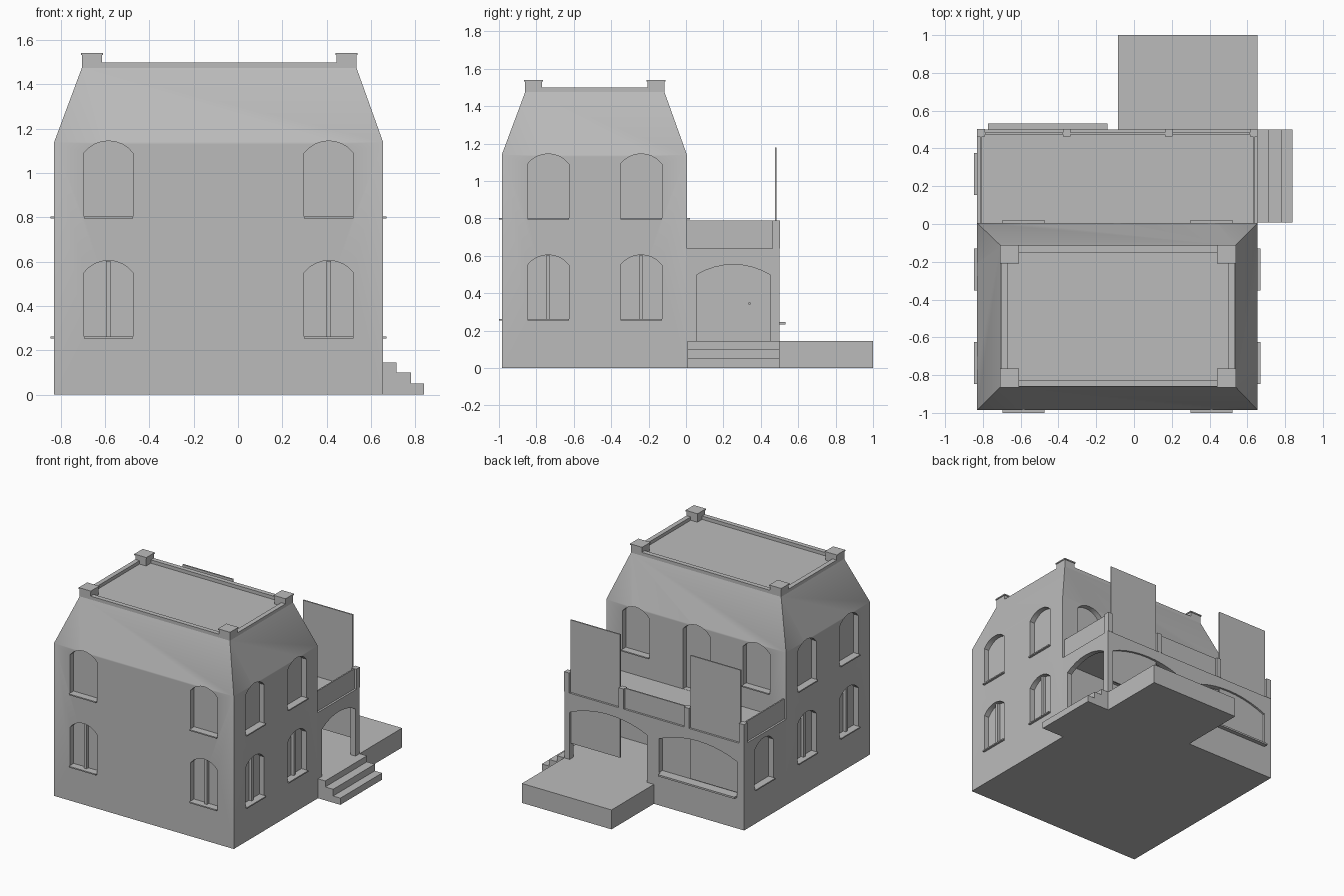
import bpy, bmesh, math
from mathutils import Matrix, Vector

if "Cube" in bpy.data.objects:
    bpy.data.objects.remove(bpy.data.objects["Cube"])

stone = bpy.data.materials.new("warm_grey_stone")
stone.diffuse_color = (0.5, 0.5, 0.5, 1)
stone.use_nodes = True
stone.node_tree.nodes["Principled BSDF"].inputs["Base Color"].default_value = stone.diffuse_color


def finish(name, bm):
    bmesh.ops.recalc_face_normals(bm, faces=bm.faces)
    me = bpy.data.meshes.new(name)
    bm.to_mesh(me)
    bm.free()
    me.materials.append(stone)
    ob = bpy.data.objects.new(name, me)
    bpy.context.collection.objects.link(ob)
    return ob


def box(name, x, y, z, m=Matrix()):
    """Box from (min, max) ranges, optionally moved onto a wall."""
    bm = bmesh.new()
    bmesh.ops.create_cube(bm, size=1)
    for v in bm.verts:
        v.co = m @ Vector([a + (b - a) * (c + 0.5) for (a, b), c in zip((x, y, z), v.co)])
    return finish(name, bm)


def prism(name, pts, d0, d1, m):
    """Extrude an (x, z) outline along y from d0 to d1."""
    bm = bmesh.new()
    f = bm.faces.new([bm.verts.new(m @ Vector((x, d0, z))) for x, z in pts])
    ext = bmesh.ops.extrude_face_region(bm, geom=[f])["geom"]
    shift = m.to_3x3() @ Vector((0, d1 - d0, 0))
    bmesh.ops.translate(bm, verts=[g for g in ext if isinstance(g, bmesh.types.BMVert)], vec=shift)
    return finish(name, bm)


def arch(u, w, z0, spring, apex, seg=8):
    """Outline of an opening with a segmental arch head."""
    h = apex - spring
    r = (w * w + h * h) / (2 * h)
    a = math.asin(w / r)
    pts = [(u - w, z0), (u + w, z0)]
    for i in range(seg + 1):
        t = a - 2 * a * i / seg
        pts.append((u + r * math.sin(t), apex - r + r * math.cos(t)))
    return pts


def cut(ob, cutters):
    for c in cutters:
        c.hide_render = True
        mod = ob.modifiers.new("opening", 'BOOLEAN')
        mod.operation = 'DIFFERENCE'
        mod.solver = 'EXACT'
        mod.object = c
        bpy.context.view_layer.objects.active = ob
        bpy.ops.object.modifier_apply(modifier=mod.name)
        bpy.data.objects.remove(c)


def wall(x, y, deg):
    """Wall frame: local x along the wall, local -y outward."""
    return Matrix.Translation((x, y, 0)) @ Matrix.Rotation(math.radians(deg), 4, 'Z')


X0, X1, Y0, Y1, YB = -0.83, 0.655, -0.985, 0.005, 0.5
FRONT, RIGHT = wall(0, Y0, 0), wall(X1, 0, 90)
BACK, LEFT = wall(0, Y1, 180), wall(X0, 0, -90)
EXT_BACK = wall(0, YB, 180)
DEPTH, HALF = 0.04, 0.111


def window(m, u, z0, mullion):
    """Sill and optional mullion; returns the cutter for the recess."""
    box("window_sill", (u - HALF, u + HALF), (-0.016, DEPTH), (z0 - 0.006, z0 + 0.003), m)
    if mullion:
        box("window_mullion", (u - 0.011, u + 0.011), (0.018, DEPTH + 0.005), (z0, z0 + 0.342), m)
    return prism("cutter", arch(u, HALF, z0, z0 + 0.29, z0 + 0.345), -0.05, DEPTH, m)


# Main house body with tapered mansard roof
bm = bmesh.new()
rings = []
for x0, x1, y0, y1, z in ((X0, X1, Y0, Y1, 0), (X0, X1, Y0, Y1, 1.14),
                          (-0.705, 0.535, -0.86, -0.115, 1.475)):
    rings.append([bm.verts.new(p) for p in ((x0, y0, z), (x1, y0, z), (x1, y1, z), (x0, y1, z))])
bm.faces.new(rings[0])
bm.faces.new(rings[-1])
for a, b in zip(rings, rings[1:]):
    for i in range(4):
        j = (i + 1) % 4
        bm.faces.new((a[i], a[j], b[j], b[i]))
house = finish("house_body", bm)

cutters = []
for z, mull in ((0.26, True), (0.8, False)):
    for u in (-0.585, 0.41):
        cutters.append(window(FRONT, u, z, mull))
        if not mull:
            cutters.append(window(BACK, -u, z, mull))
    for y in (-0.24, -0.737):
        cutters.append(window(RIGHT, y, z, mull))
        cutters.append(window(LEFT, -y, z, mull))
# Door from the house to the terrace
cutters.append(prism("cutter", arch(0.09, HALF, 0.641, 1.09, 1.145), -0.05, DEPTH, BACK))
cut(house, cutters)

# Roof parapet and corner posts with caps
RX, RY = (-0.705, 0.535), (-0.86, -0.115)
for y in (RY[0], RY[1] - 0.035):
    box("roof_parapet", RX, (y, y + 0.035), (1.47, 1.5))
for x in (RX[0], RX[1] - 0.035):
    box("roof_parapet", (x, x + 0.035), (RY[0] + 0.035, RY[1] - 0.035), (1.47, 1.5))
for x in (RX[0], RX[1] - 0.09):
    for y in (RY[0], RY[1] - 0.09):
        box("roof_post", (x, x + 0.09), (y, y + 0.09), (1.47, 1.532))
        box("post_cap", (x - 0.005, x + 0.095), (y - 0.005, y + 0.095), (1.532, 1.541))

# Rear extension with open porch, arches and windows
ext = box("rear_extension", (X0, X1), (Y1, YB), (0, 0.64))
cut(ext, [
    box("cutter", (-0.085, 0.615), (-0.05, 0.46), (0.145, 0.6)),
    prism("cutter", arch(0.253, 0.198, 0.145, 0.497, 0.553), -0.1, 0.1, RIGHT),
    prism("cutter", arch(-0.29, 0.32, 0.145, 0.497, 0.565, 10), -0.1, 0.1, EXT_BACK),
    prism("cutter", arch(0.45, 0.322, 0.245, 0.497, 0.565, 10), -0.1, DEPTH, EXT_BACK),
    window(LEFT, -0.265, 0.26, False),
])
box("wide_window_sill", (0.14, 0.772), (-0.032, 0.02), (0.232, 0.245), EXT_BACK)

# Porch door and knob
box("porch_door", (-0.088, -0.078), (0.13, 0.38), (0.145, 0.58))
box("door_knob", (-0.078, -0.062), (0.335, 0.345), (0.34, 0.35))

# Terrace posts, railing panels and tall boards
for x in (X0, -0.375, 0.165, X1 - 0.04):
    box("terrace_post", (x, x + 0.04), (0.462, 0.502), (0.64, 0.79))
for x in (X0 + 0.015, X1 - 0.025):
    box("side_railing", (x, x + 0.01), (Y1, 0.465), (0.64, 0.79))
box("rear_railing", (-0.335, 0.165), (0.475, 0.485), (0.64, 0.79))
for x in ((-0.79, -0.375), (0.205, 0.615)):
    box("tall_board", x, (0.475, 0.485), (0.26, 1.18))

# Rear platform and side steps
box("rear_platform", (-0.085, X1), (YB, 1.0), (0, 0.145))
steps = [(X1, 0), (0.84, 0), (0.84, 0.05), (0.78, 0.05), (0.78, 0.1), (0.715, 0.1), (0.715, 0.145), (X1, 0.145)]
prism("side_steps", steps, 0.008, YB, Matrix())

# Soft break between wall and mansard, crisp corners elsewhere
bpy.ops.object.select_all(action='DESELECT')
house.select_set(True)
bpy.context.view_layer.objects.active = house
bpy.ops.object.shade_smooth_by_angle(angle=math.radians(30))
